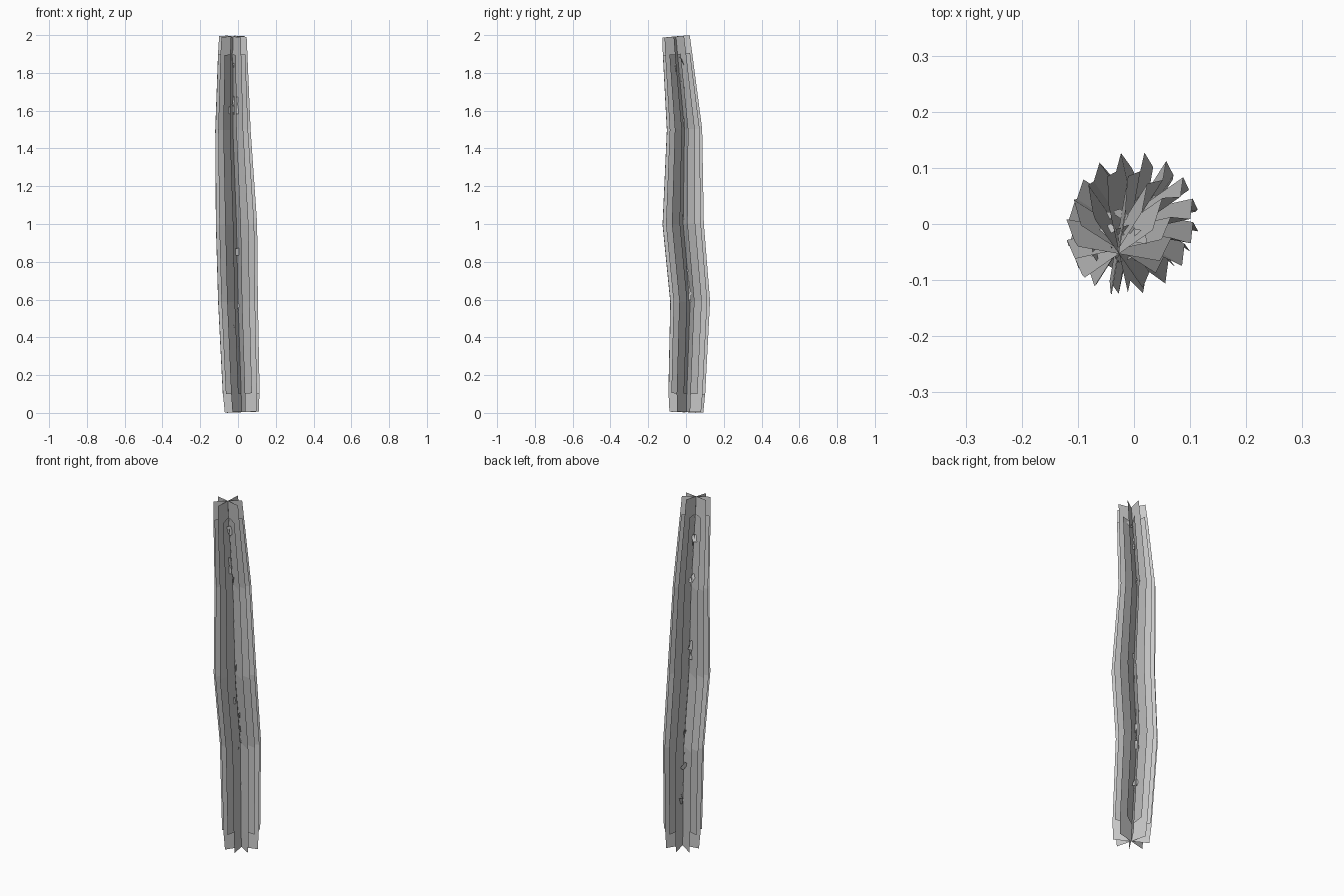
import bpy, bmesh, math, random
from mathutils import Vector, Matrix

cube = bpy.data.objects.get("Cube")
if cube:
    bpy.data.objects.remove(cube, do_unlink=True)

random.seed(4)

grey = bpy.data.materials.new("plain_grey")
grey.use_nodes = True
grey.diffuse_color = (0.6, 0.6, 0.6, 1)
grey.node_tree.nodes["Principled BSDF"].inputs["Base Color"].default_value = (0.6, 0.6, 0.6, 1)

# Bent spine: x, y, z and half width of the blades
SPINE = [
    (0.02, 0.002, 0.004, 0.092),
    (0.017, 0.004, 0.10, 0.099),
    (0.0, 0.022, 0.59, 0.107),
    (-0.008, -0.015, 1.0, 0.111),
    (-0.027, -0.008, 1.5, 0.095),
    (-0.028, -0.045, 1.90, 0.079),
    (-0.027, -0.053, 1.993, 0.074),
]


def point(i):
    return Vector(SPINE[i][:3])


def spine_at(z):
    """Point on the spine at a height."""
    for i in range(len(SPINE) - 1):
        a, b = point(i), point(i + 1)
        if z <= b.z:
            return a.lerp(b, (z - a.z) / (b.z - a.z))
    return point(len(SPINE) - 1)


def finish(name, bm):
    mesh = bpy.data.meshes.new(name)
    bm.to_mesh(mesh)
    bm.free()
    mesh.materials.append(grey)
    bpy.context.collection.objects.link(bpy.data.objects.new(name, mesh))


def blade(name, angle, rows):
    """Long flat strip crossing the spine, bent with it."""
    bm = bmesh.new()
    flat = Vector((math.cos(angle), math.sin(angle), 0))
    last = None
    for i in rows:
        tangent = point(min(i + 1, len(SPINE) - 1)) - point(max(i - 1, 0))
        out = flat.copy()
        out.z = -flat.dot(tangent) / tangent.z
        out = out.normalized() * SPINE[i][3]
        row = [bm.verts.new(point(i) + out * s) for s in (-1, 1)]
        if last:
            bm.faces.new((last[0], last[1], row[1], row[0]))
        last = row
    finish(name, bm)


# Eight crossed blades, alternately stopping short of the top or the bottom
count = len(SPINE)
for k in range(8):
    rows = range(count - 1) if k % 2 == 0 else range(1, count)
    blade(f"blade_{k + 1}", math.radians(12.5 + 22.5 * k), rows)

# Small loose chips scattered in the folds along the spine
bm = bmesh.new()
for k in range(40):
    z = random.uniform(0.25, 1.94)
    turn = random.uniform(0, math.tau)
    reach = random.uniform(0.01, 0.045)
    place = spine_at(z) + Vector((math.cos(turn), math.sin(turn), 0)) * reach
    spin = Matrix.Rotation(turn + random.uniform(-1, 1), 4, 'Z')
    tilt = Matrix.Rotation(random.uniform(-0.5, 0.5), 4, 'X')
    lean = Matrix.Rotation(math.pi / 2 + random.uniform(-0.5, 0.5), 4, 'Y')
    size = Matrix.Diagonal((random.uniform(0.03, 0.055), random.uniform(0.02, 0.03), 1, 1))
    bmesh.ops.create_grid(bm, x_segments=1, y_segments=1, size=0.5,
                          matrix=Matrix.Translation(place) @ spin @ tilt @ lean @ size)
finish("loose_chips", bm)
